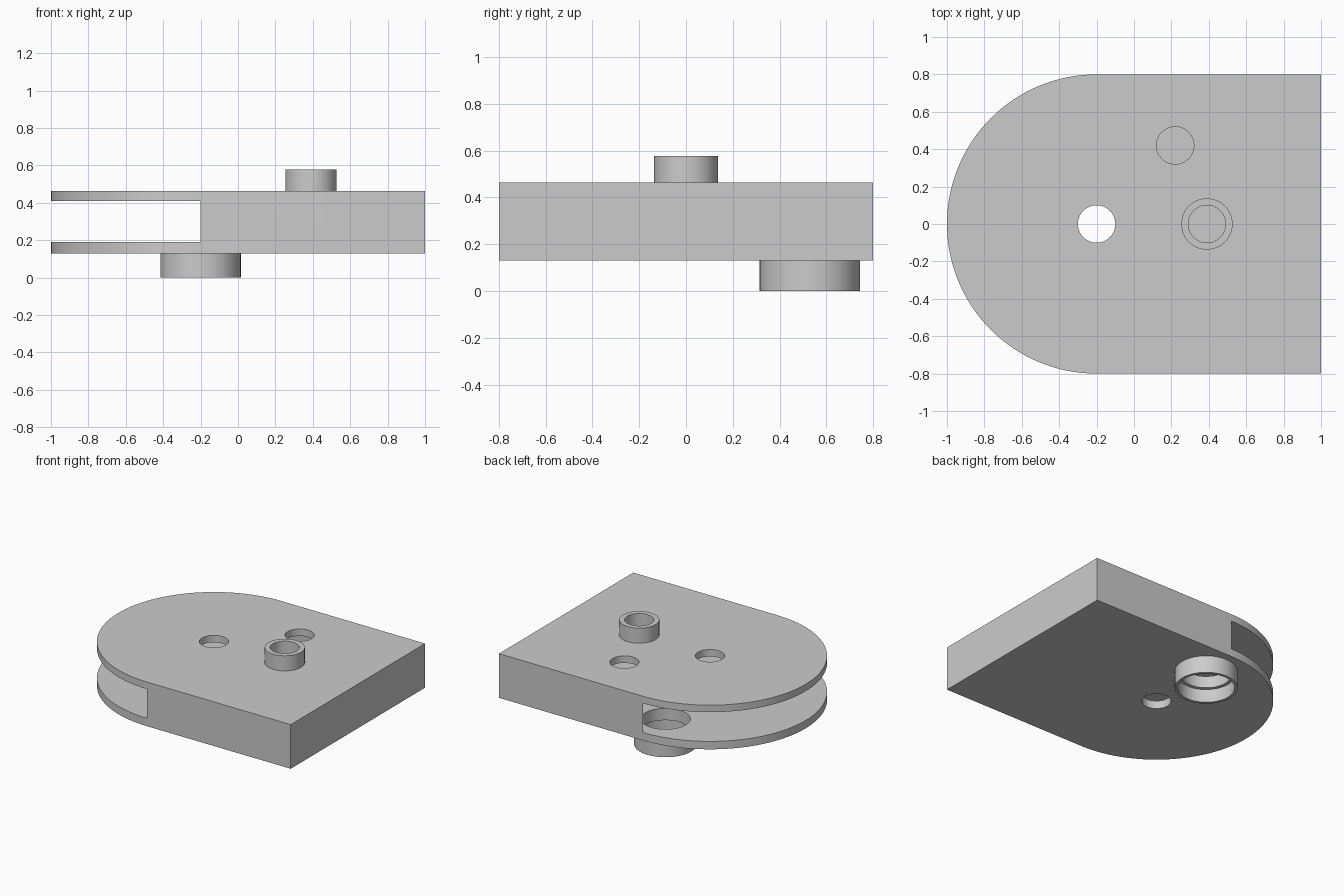
import bpy, bmesh
from math import cos, sin, pi, radians

cube = bpy.data.objects.get("Cube")
if cube:
    bpy.data.objects.remove(cube, do_unlink=True)

grey = bpy.data.materials.new("light_grey")
grey.use_nodes = True
colour = (0.6, 0.6, 0.6, 1)
grey.diffuse_color = colour
grey.node_tree.nodes["Principled BSDF"].inputs["Base Color"].default_value = colour

BOTTOM, TOP = 0.13, 0.463          # housing underside and top
SLOT_LOW, SLOT_HIGH = 0.19, 0.41   # slot floor and ceiling
AXIS_X = -0.2                      # centre of the rounded end


def arc(x, y, r, start, end, steps):
    return [(x + r * cos(a), y + r * sin(a))
            for a in (start + (end - start) * i / steps for i in range(steps + 1))]


def prism(name, outline, low, high):
    """Extrude a flat outline from low to high."""
    bm = bmesh.new()
    face = bm.faces.new([bm.verts.new((x, y, low)) for x, y in outline])
    side = bmesh.ops.extrude_face_region(bm, geom=[face])["geom"]
    bmesh.ops.translate(bm, vec=(0, 0, high - low),
                        verts=[v for v in side if isinstance(v, bmesh.types.BMVert)])
    bmesh.ops.recalc_face_normals(bm, faces=bm.faces)
    mesh = bpy.data.meshes.new(name)
    bm.to_mesh(mesh)
    bm.free()
    mesh.materials.append(grey)
    obj = bpy.data.objects.new(name, mesh)
    bpy.context.collection.objects.link(obj)
    return obj


def cylinder(name, x, y, r, low, high):
    return prism(name, arc(x, y, r, 0, 2 * pi, 64)[:-1], low, high)


def activate(obj):
    bpy.ops.object.select_all(action="DESELECT")
    obj.select_set(True)
    bpy.context.view_layer.objects.active = obj


def cut(obj, cutters):
    activate(obj)
    for cutter in cutters:
        mod = obj.modifiers.new("cut", "BOOLEAN")
        mod.operation = "DIFFERENCE"
        mod.solver = "EXACT"
        mod.object = cutter
        bpy.ops.object.modifier_apply(modifier=mod.name)


# Housing with one rounded end, and the two round bosses
housing = prism("housing", arc(AXIS_X, 0, 0.8, pi / 2, 3 * pi / 2, 64) + [(1, -0.8), (1, 0.8)],
                BOTTOM, TOP)
top_boss = cylinder("top_boss", 0.39, 0, 0.137, TOP, 0.577)
bottom_boss = cylinder("bottom_boss", AXIS_X, 0.53, 0.215, 0, BOTTOM)

# Round inner pocket that opens out through the rounded end
slot = prism("slot_cutter", arc(AXIS_X, 0, 0.795, -pi / 2, pi / 2, 64)
             + [(AXIS_X, 0.9), (-1.1, 0.9), (-1.1, -0.9), (AXIS_X, -0.9)],
             SLOT_LOW, SLOT_HIGH)

# Bores
axle = cylinder("axle_cutter", AXIS_X, 0, 0.1, 0, 0.6)
port = cylinder("port_cutter", 0.22, 0.42, 0.1, 0.3, 0.6)
top_bore = cylinder("top_bore_cutter", 0.39, 0, 0.1, 0.3, 0.7)
low_bore = cylinder("low_bore_cutter", AXIS_X, 0.53, 0.17, -0.1, 0.3)
counterbore = cylinder("counterbore_cutter", AXIS_X, 0.53, 0.195, -0.1, 0.1)

cut(housing, [slot, axle, port, top_bore, low_bore])
cut(top_boss, [top_bore])
cut(bottom_boss, [low_bore, counterbore])

for cutter in (slot, axle, port, top_bore, low_bore, counterbore):
    bpy.data.objects.remove(cutter, do_unlink=True)

for obj in (housing, top_boss, bottom_boss):
    activate(obj)
    bpy.ops.object.shade_smooth_by_angle(angle=radians(30))
